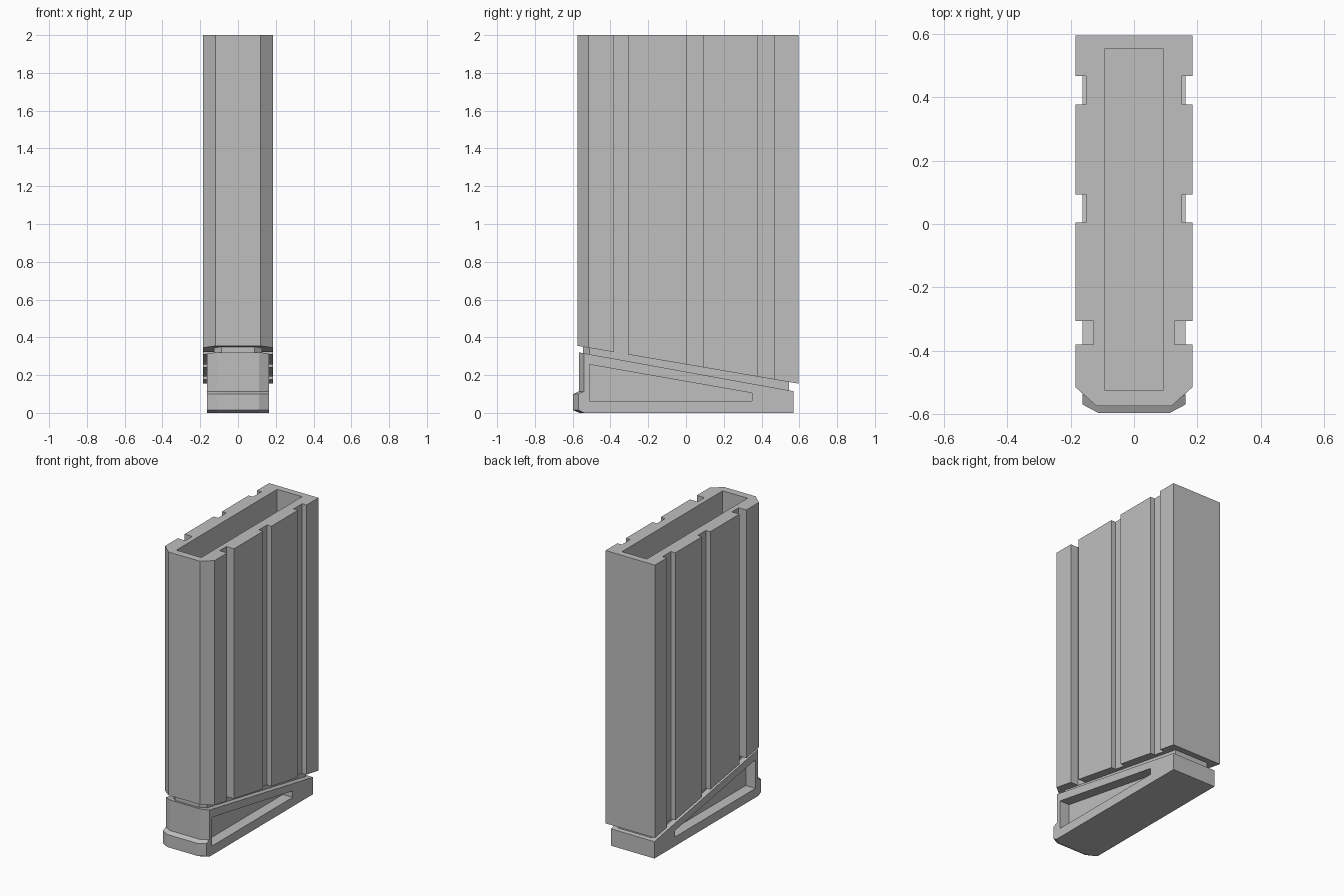
import bpy
import bmesh

cube = bpy.data.objects.get("Cube")
if cube:
    bpy.data.objects.remove(cube, do_unlink=True)

# One plain grey for every part
GREY = (0.52, 0.52, 0.52, 1)
grey = bpy.data.materials.new("matte grey")
grey.use_nodes = True
grey.diffuse_color = GREY
grey.node_tree.nodes["Principled BSDF"].inputs["Base Color"].default_value = GREY


def slope(front_z, back_z):
    """Height along y for a plane falling from the front to the back."""
    return lambda x, y: front_z + (back_z - front_z) * (y + 0.575) / 1.17


def flat(z):
    return lambda x, y: z


def mirrored(half):
    """Close a plan outline from its +x half, listed front to back."""
    return half + [(-x, y) for x, y in reversed(half)]


def loft(name, layers):
    """Skin a stack of (plan outline, height function) layers."""
    bm = bmesh.new()
    rings = [[bm.verts.new((x, y, height(x, y))) for x, y in plan]
             for plan, height in layers]
    for low, high in zip(rings, rings[1:]):
        for i in range(len(low)):
            j = (i + 1) % len(low)
            bm.faces.new((low[i], low[j], high[j], high[i]))
    bm.faces.new(rings[0][::-1])
    bm.faces.new(rings[-1])
    bmesh.ops.recalc_face_normals(bm, faces=bm.faces)
    mesh = bpy.data.meshes.new(name)
    bm.to_mesh(mesh)
    bm.free()
    mesh.materials.append(grey)
    obj = bpy.data.objects.new(name, mesh)
    bpy.context.collection.objects.link(obj)
    return obj


def cut(target, cutter):
    """Subtract the cutter, then discard it."""
    mod = target.modifiers.new("cut", "BOOLEAN")
    mod.operation = "DIFFERENCE"
    mod.solver = "EXACT"
    mod.object = cutter
    bpy.context.view_layer.objects.active = target
    bpy.ops.object.modifier_apply(modifier=mod.name)
    bpy.data.objects.remove(cutter, do_unlink=True)


def box_plan(half_x, front, back):
    return mirrored([(half_x, front), (half_x, back)])


# Body: chamfered front, three vertical grooves per side, sloped underside
WIDE = 0.185
half = [(0.118, -0.575), (WIDE, -0.515)]
for start, end, inner in ((-0.38, -0.307, 0.128), (0.005, 0.093, 0.152), (0.378, 0.468, 0.152)):
    half += [(WIDE, start), (inner, start), (inner, end), (WIDE, end)]
half.append((WIDE, 0.596))
outline = mirrored(half)
body = loft("body", [(outline, slope(0.355, 0.155)), (outline, flat(2))])

# Deep opening in the top
cut(body, loft("opening_cutter", [(box_plan(0.093, -0.525, 0.552), flat(0.4)),
                                  (box_plan(0.093, -0.525, 0.552), flat(2.1))]))

# Neck: narrow band joining body and base
neck_plan = mirrored([(0.088, -0.545), (0.126, -0.51), (0.126, 0.545)])
loft("neck", [(neck_plan, slope(0.30, 0.09)), (neck_plan, slope(0.37, 0.17))])


# Base: wedge with a bevelled front lip
def base_plan(front):
    return mirrored([(0.112, front), (0.163, front + 0.027), (0.163, 0.57)])


wall, lip = base_plan(-0.566), base_plan(-0.597)
base = loft("base", [(wall, flat(0)), (lip, flat(0.015)), (lip, flat(0.1)),
                     (wall, flat(0.114)), (wall, slope(0.322, 0.11))])

# Tapering recess in each side of the base
recess_plan = mirrored([(0.05, -0.51), (0.05, 0.35)])
for side, sign in (("left", 1), ("right", -1)):
    plan = [(x + sign * 0.14, y) for x, y in recess_plan]
    cut(base, loft(side + "_recess_cutter", [(plan, flat(0.062)), (plan, slope(0.267, 0.062))]))
